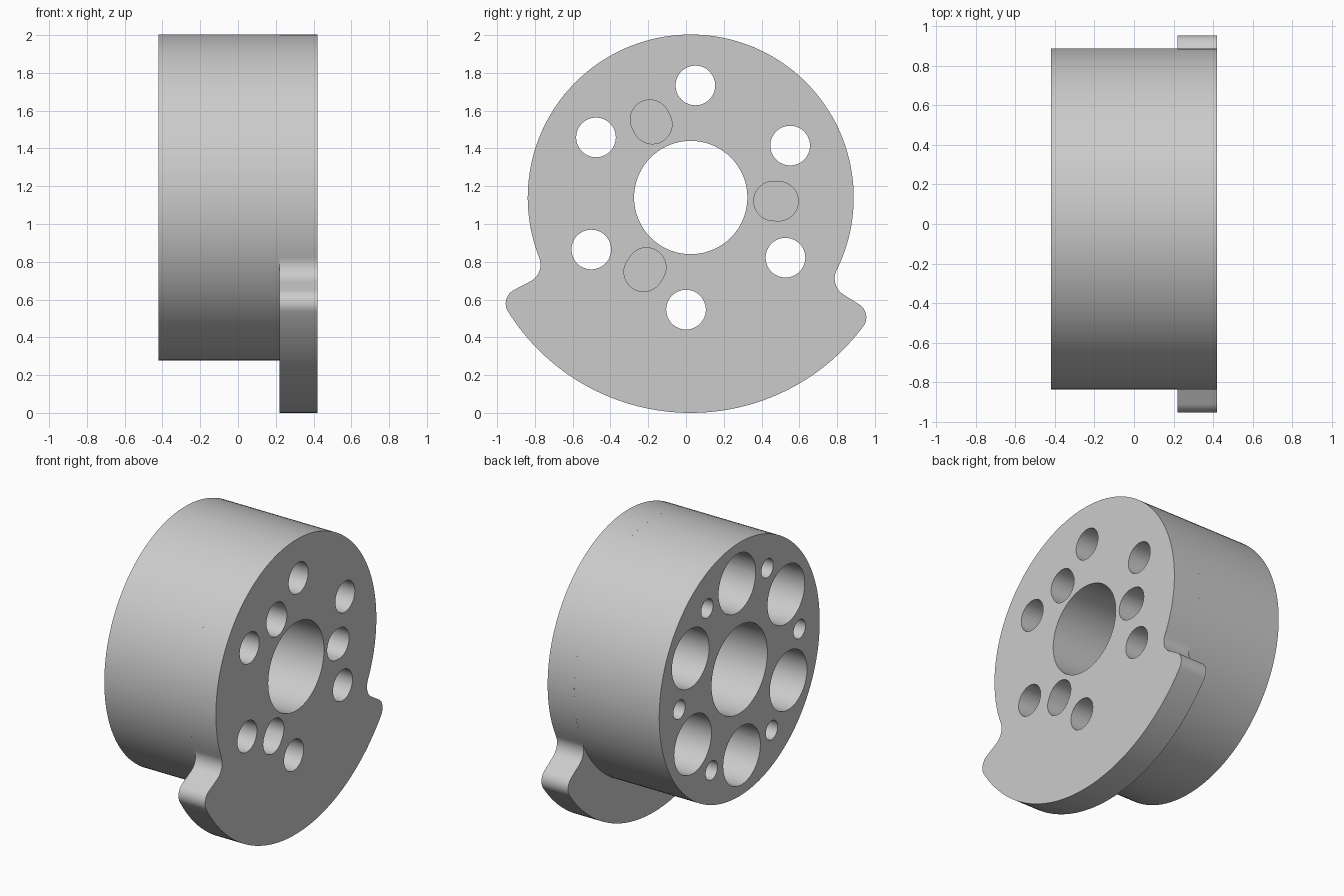
import bpy, bmesh
from math import cos, sin, radians, degrees, asin

cube = bpy.data.objects.get("Cube")
if cube:
    bpy.data.objects.remove(cube, do_unlink=True)

CY, CZ = 0.025, 1.14            # main axis, running along x
BACK, STEP, FRONT = -0.42, 0.22, 0.42
BODY_R, LOBE_R = 0.863, 1.14
TILT = 87.6                     # rotation of the whole hole pattern
OVER = 0.05                     # cutter overshoot

grey = bpy.data.materials.new("plain grey")
grey.use_nodes = True
grey.diffuse_color = (0.6, 0.6, 0.6, 1)
grey.node_tree.nodes["Principled BSDF"].inputs["Base Color"].default_value = grey.diffuse_color


def polar(r, a):
    return r * cos(radians(a)), r * sin(radians(a))


def arc(centre, r, a0, a1, n):
    pts = []
    for i in range(n + 1):
        y, z = polar(r, a0 + (a1 - a0) * i / n)
        pts.append((centre[0] + y, centre[1] + z))
    return pts


def circle(centre, r, n=48):
    return arc(centre, r, 0, 360, n)[:-1]


def slot(radius, angle, r, half):
    # rounded slot pointing along its own radius
    return (arc(polar(radius + half, angle), r, angle - 90, angle + 90, 20)
            + arc(polar(radius - half, angle), r, angle + 90, angle + 270, 20))


def prisms(name, parts):
    # each part is an outline pushed from x0 to x1
    bm = bmesh.new()
    for outline, x0, x1 in parts:
        face = bm.faces.new([bm.verts.new((x0, CY + y, CZ + z)) for y, z in outline])
        out = bmesh.ops.extrude_face_region(bm, geom=[face], use_keep_orig=True)
        moved = [v for v in out["geom"] if isinstance(v, bmesh.types.BMVert)]
        bmesh.ops.translate(bm, verts=moved, vec=(x1 - x0, 0, 0))
    bmesh.ops.recalc_face_normals(bm, faces=bm.faces[:])
    mesh = bpy.data.meshes.new(name)
    bm.to_mesh(mesh)
    bm.free()
    mesh.materials.append(grey)
    obj = bpy.data.objects.new(name, mesh)
    bpy.context.collection.objects.link(obj)
    return obj


def drill(obj, cuts):
    cutter = prisms(obj.name + "_cutter", cuts)
    cutter.hide_render = True
    mod = obj.modifiers.new("holes", "BOOLEAN")
    mod.operation, mod.solver, mod.object = "DIFFERENCE", "EXACT", cutter
    bpy.ops.object.select_all(action="DESELECT")
    obj.select_set(True)
    bpy.context.view_layer.objects.active = obj
    bpy.ops.object.modifier_apply(modifier=mod.name)
    bpy.data.objects.remove(cutter, do_unlink=True)
    bpy.ops.object.shade_smooth_by_angle(angle=radians(30))


def lobed_outline():
    # round disc with a wider 120 degree lobe below, corners and necks rounded
    tip, neck = 0.08, 0.1
    tip_off = degrees(asin(tip / (LOBE_R - tip)))
    neck_off = degrees(asin(neck / (BODY_R + neck)))
    start, end = TILT + 120, TILT + 240
    a, b = start - neck_off, start + tip_off
    c, d = end - tip_off, end + neck_off
    return (arc((0, 0), BODY_R, d - 360, a, 96)
            + arc(polar(BODY_R + neck, a), neck, a + 180, start + 90, 16)
            + arc(polar(LOBE_R - tip, b), tip, start - 90, b, 12)[::1]
            + arc((0, 0), LOBE_R, b, c, 64)[1:]
            + arc(polar(LOBE_R - tip, c), tip, c, end + 90, 12)[1:]
            + arc(polar(BODY_R + neck, d), neck, end + 270, d + 180, 16)[:-1])


sixths = [TILT + 60 * i for i in range(6)]
bore = (circle((0, 0), 0.3, 72), BACK - OVER, FRONT + OVER)

# Drum: centre bore, six wide pockets and six small blind holes at the rim
drum = prisms("drum", [(circle((0, 0), BODY_R, 128), BACK, STEP)])
drill(drum, [bore]
      + [(circle(polar(0.594, a), 0.2), BACK - OVER, STEP + OVER) for a in sixths]
      + [(circle(polar(0.647, a + 30), 0.064, 32), BACK - OVER, 0) for a in sixths])

# Lobed plate: centre bore, six through holes and three blind slots
plate = prisms("lobed_plate", [(lobed_outline(), STEP, FRONT)])
drill(plate, [bore]
      + [(circle(polar(0.594, a), 0.105), STEP - OVER, FRONT + OVER) for a in sixths]
      + [(slot(0.452, a + 30, 0.104, 0.014), STEP + 0.03, FRONT + OVER) for a in sixths[::2]])
